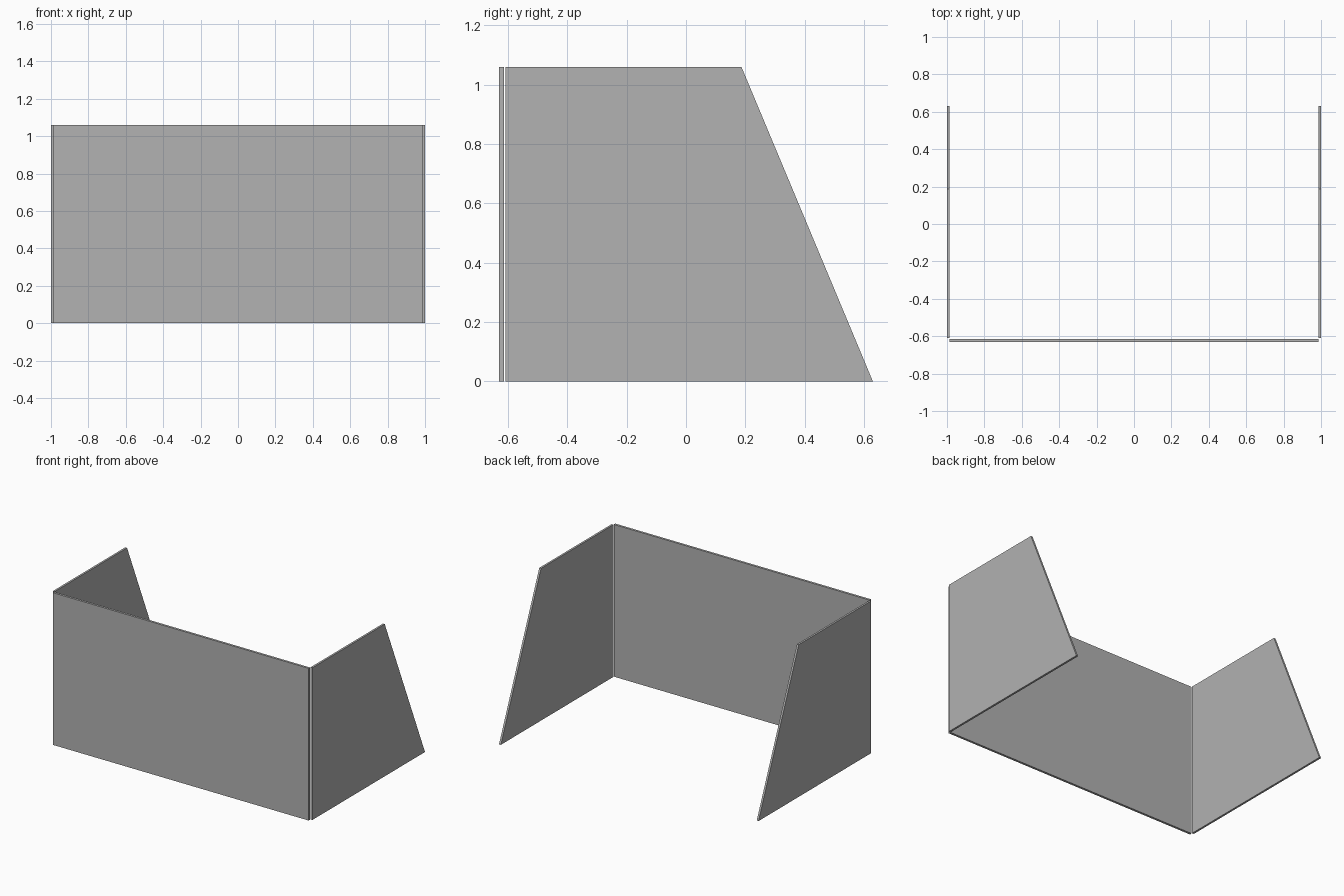
import bpy, bmesh
from mathutils import Vector

if "Cube" in bpy.data.objects:
    bpy.data.objects.remove(bpy.data.objects["Cube"])

grey = bpy.data.materials.new("plain_grey")
grey.diffuse_color = (0.445, 0.445, 0.445, 1)
grey.use_nodes = True
grey.node_tree.nodes["Principled BSDF"].inputs["Base Color"].default_value = grey.diffuse_color

HEIGHT = 1.06
THICK = 0.014


def panel(name, outline, push):
    """Flat board: an outline extruded along one vector."""
    bm = bmesh.new()
    face = bm.faces.new([bm.verts.new(p) for p in outline])
    ext = bmesh.ops.extrude_face_region(bm, geom=[face], use_keep_orig=True)
    bmesh.ops.translate(bm, vec=Vector(push),
                        verts=[v for v in ext["geom"] if isinstance(v, bmesh.types.BMVert)])
    bmesh.ops.recalc_face_normals(bm, faces=bm.faces)
    mesh = bpy.data.meshes.new(name)
    bm.to_mesh(mesh)
    bm.free()
    mesh.materials.append(grey)
    obj = bpy.data.objects.new(name, mesh)
    bpy.context.collection.objects.link(obj)


# Front board, held between the two sides
w = 1 - THICK
panel("front_panel", [(-w, -0.63, 0), (w, -0.63, 0), (w, -0.63, HEIGHT), (-w, -0.63, HEIGHT)],
      (0, 0.016, 0))

# Side boards with a sloping back edge, just behind the front board
profile = [(-0.609, 0), (0.63, 0), (0.187, HEIGHT), (-0.609, HEIGHT)]
for name, s in (("left_panel", -1), ("right_panel", 1)):
    panel(name, [(s, y, z) for y, z in profile], (-s * THICK, 0, 0))
